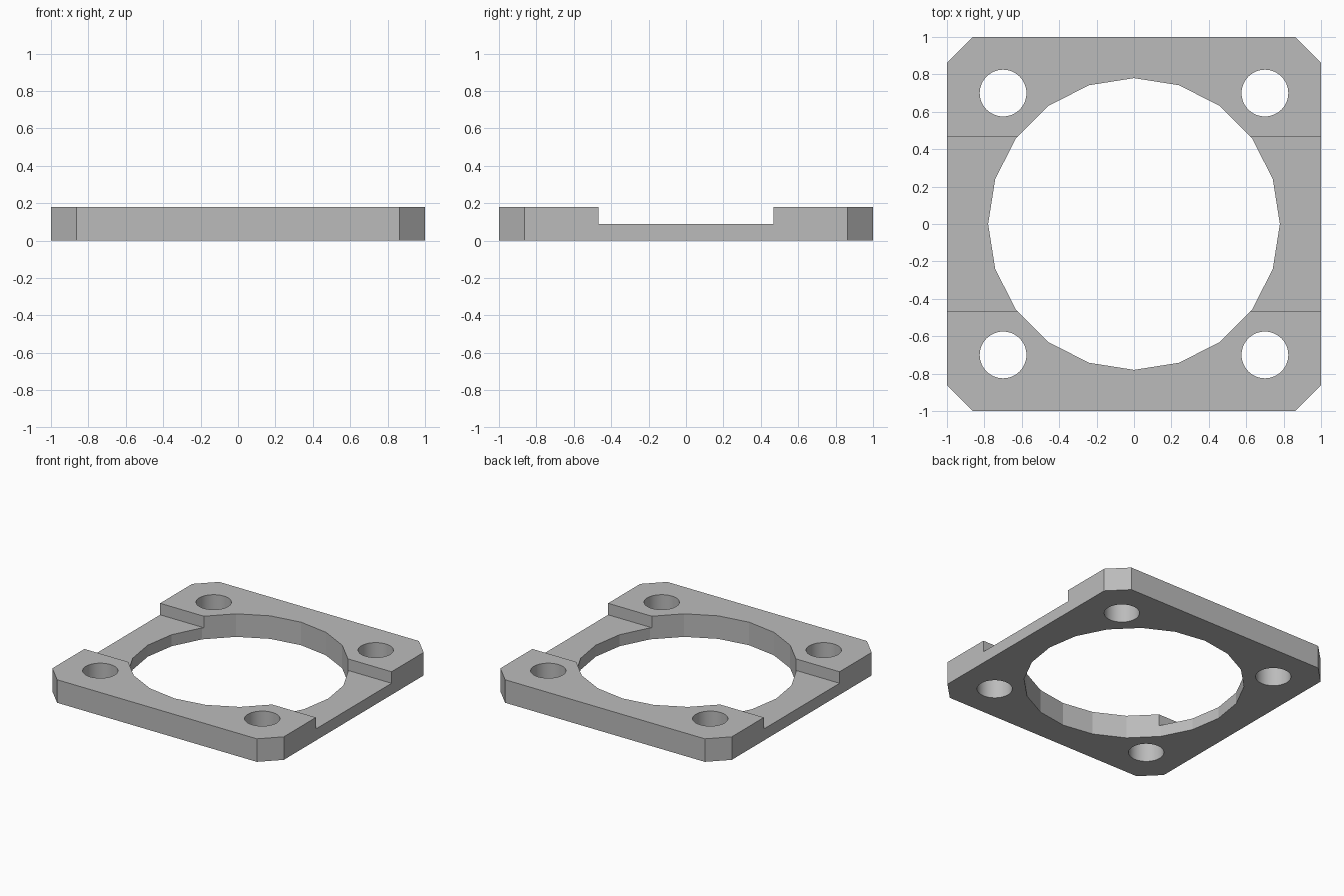
import bpy
import bmesh
import math

cube = bpy.data.objects.get("Cube")
if cube:
    bpy.data.objects.remove(cube, do_unlink=True)

HEIGHT = 0.18
CORNER = 0.863      # where the corner chamfers start
CHANNEL_Z = 0.09
CHANNEL_Y = 0.467
BORE_R = 0.78
BOLT_R = 0.125
BOLT_POS = 0.7

grey = bpy.data.materials.new("grey")
grey.use_nodes = True
grey.diffuse_color = (0.5, 0.5, 0.5, 1)
grey.node_tree.nodes["Principled BSDF"].inputs["Base Color"].default_value = (0.5, 0.5, 0.5, 1)


def prism(name, outline, z0, z1):
    """Extrude a counter-clockwise xy outline from z0 to z1."""
    bm = bmesh.new()
    base = bm.faces.new([bm.verts.new((x, y, z0)) for x, y in outline])
    top = bmesh.ops.extrude_face_region(bm, geom=[base])["geom"]
    verts = [v for v in top if isinstance(v, bmesh.types.BMVert)]
    bmesh.ops.translate(bm, verts=verts, vec=(0, 0, z1 - z0))
    bmesh.ops.recalc_face_normals(bm, faces=bm.faces)
    mesh = bpy.data.meshes.new(name)
    bm.to_mesh(mesh)
    bm.free()
    mesh.materials.append(grey)
    obj = bpy.data.objects.new(name, mesh)
    bpy.context.collection.objects.link(obj)
    return obj


def circle(x, y, radius, sides):
    angles = [math.tau * i / sides for i in range(sides)]
    return [(x + radius * math.cos(a), y + radius * math.sin(a)) for a in angles]


# Square plate with chamfered corners
plate = prism("mounting_plate",
              [(1, -CORNER), (1, CORNER), (CORNER, 1), (-CORNER, 1),
               (-1, CORNER), (-1, -CORNER), (-CORNER, -1), (CORNER, -1)], 0, HEIGHT)

# Cutters: central bore, cross channel and four bolt holes
w, h = 1.2, CHANNEL_Y
cutters = [prism("bore_cutter", circle(0, 0, BORE_R, 20), -0.1, 0.3),
           prism("channel_cutter", [(-w, -h), (w, -h), (w, h), (-w, h)], CHANNEL_Z, 0.3)]
for sx in (-1, 1):
    for sy in (-1, 1):
        cutters.append(prism("bolt_hole_cutter",
                             circle(sx * BOLT_POS, sy * BOLT_POS, BOLT_R, 48), -0.1, 0.3))

for cutter in cutters:
    cutter.hide_render = True
    cut = plate.modifiers.new(cutter.name, "BOOLEAN")
    cut.operation = "DIFFERENCE"
    cut.solver = "EXACT"
    cut.object = cutter

# Apply the cuts, then discard the cutters
bpy.ops.object.select_all(action="DESELECT")
plate.select_set(True)
bpy.context.view_layer.objects.active = plate
for name in [m.name for m in plate.modifiers]:
    bpy.ops.object.modifier_apply(modifier=name)
for cutter in cutters:
    bpy.data.objects.remove(cutter, do_unlink=True)

# Smooth bolt holes, faceted bore
bpy.ops.object.shade_smooth_by_angle(angle=math.radians(12))
